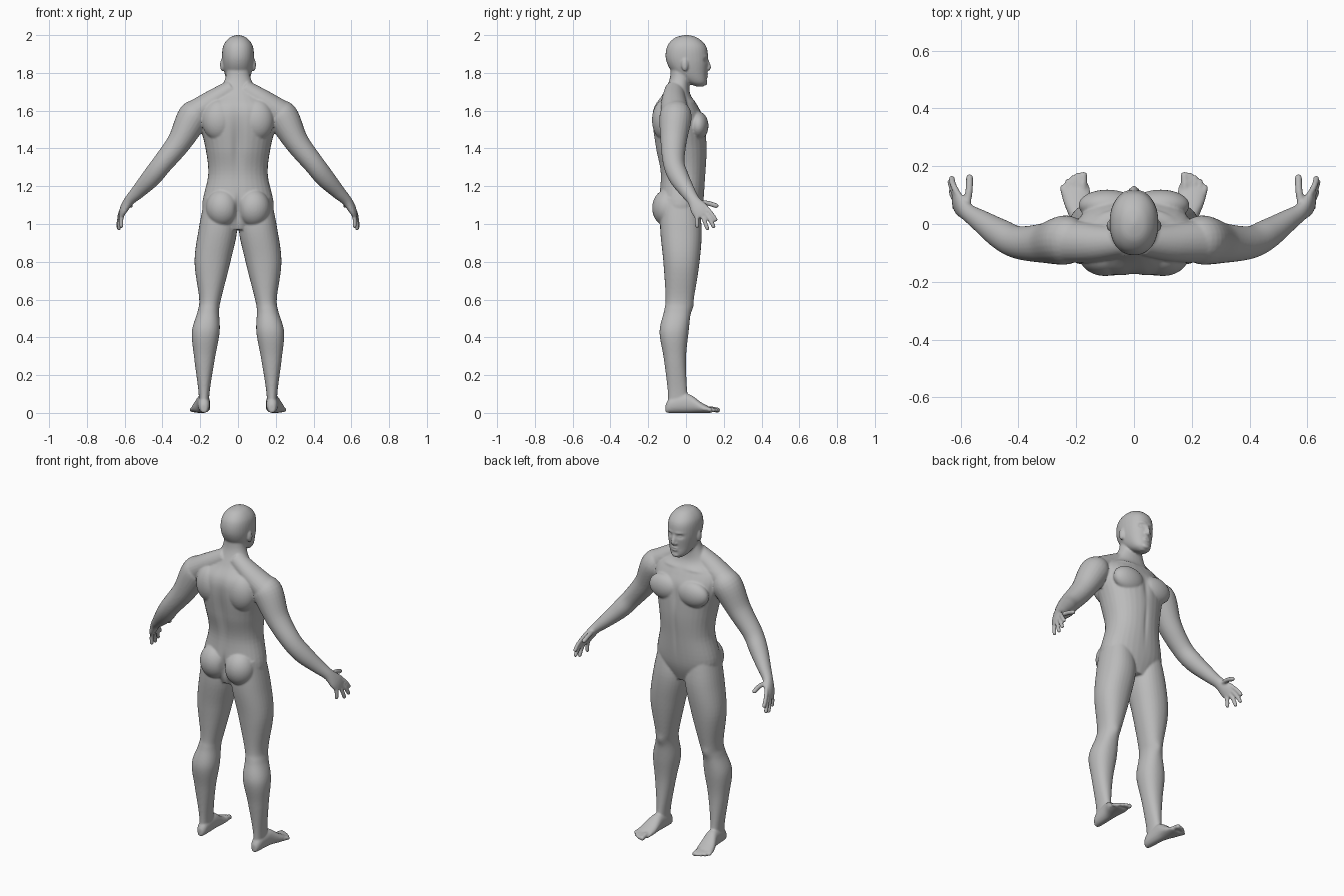
import bpy, bmesh, math
from mathutils import Vector, Matrix

if "Cube" in bpy.data.objects:
    bpy.data.objects.remove(bpy.data.objects["Cube"])

bm = bmesh.new()
BOTH, MIDDLE = (1, -1), (1,)


def spline(rows, steps=7):
    """Smooth (Catmull-Rom) interpolation of rows of numbers."""
    rows = [Vector(r) for r in rows]
    out = []
    for i in range(len(rows) - 1):
        p, q = rows[i], rows[i + 1]
        m = (q - rows[max(i - 1, 0)]) / 2
        n = (rows[min(i + 2, len(rows) - 1)] - p) / 2
        for s in range(steps):
            t = s / steps
            k = t * t * (3 - 2 * t)
            out.append(p * (1 - k) + q * k + m * (t * (1 - t) ** 2) - n * (t * t * (1 - t)))
    return out + [rows[-1]]


def skin(rings, sides, power=2.2, seg=32):
    """Closed skin through rings given as centre and two half axes."""
    for side in sides:
        loops = []
        for c, u, v in rings:
            loop = []
            for k in range(seg):
                ca, sa = math.cos(math.tau * k / seg), math.sin(math.tau * k / seg)
                p = c + u * math.copysign(abs(ca) ** (2 / power), ca) \
                      + v * math.copysign(abs(sa) ** (2 / power), sa)
                loop.append(bm.verts.new((p.x * side, p.y, p.z)))
            loops.append(loop)
        for a, b in zip(loops, loops[1:]):
            for k in range(seg):
                bm.faces.new((a[k - 1], a[k], b[k], b[k - 1]))
        bm.faces.new(loops[0])
        bm.faces.new(loops[-1])


def stack(rows, sides):
    """Level sections: height, inner x, outer x, back y, front y."""
    skin([(Vector((a + b, c + d, 2 * z)) / 2, Vector(((b - a) / 2, 0, 0)),
           Vector((0, (d - c) / 2, 0))) for z, a, b, c, d in spline(rows)], sides)


def tube(rows, sides=BOTH):
    """Limb along a path: x, y, z, thickness radius, width radius."""
    pts = spline(rows)
    rings = []
    for i, p in enumerate(pts):
        t = Vector((pts[min(i + 1, len(pts) - 1)] - pts[max(i - 1, 0)])[:3]).normalized()
        ref = Vector((1, 0, 0)) if abs(t.x) < .95 else Vector((0, 0, 1))
        u = (ref - t * ref.dot(t)).normalized()
        rings.append((Vector(p[:3]), u * p[3], t.cross(u) * p[4]))
    skin(rings, sides, 2, 24)


def ball(c, r, sides=BOTH):
    for side in sides:
        m = Matrix.Translation((c[0] * side, c[1], c[2])) @ Matrix.Diagonal((*r, 1))
        bmesh.ops.create_uvsphere(bm, u_segments=32, v_segments=20, radius=1, matrix=m)


def digit(root, tip, bend, r):
    """Finger or toe with a round tip."""
    root, tip = Vector(root), Vector(tip)
    mid = (root + tip) / 2 + Vector(bend)
    end = tip - (tip - mid).normalized() * r
    tube([(*p, r, r) for p in (root, mid, end)])
    ball(end, (r, r, r))


# torso and neck: height, half width, back, front
torso = [(.97, .1, -.11, .05), (1.08, .188, -.145, .087), (1.26, .158, -.136, .103),
         (1.4, .172, -.163, .11), (1.54, .205, -.18, .1), (1.62, .2, -.17, .065),
         (1.69, .115, -.122, .022), (1.77, .068, -.086, .02), (1.85, .06, -.08, .03)]
# head, same columns
head = [(1.727, .02, .06, .09), (1.75, .05, 0, .108), (1.8, .072, -.07, .111),
        (1.87, .084, -.106, .117), (1.94, .079, -.1, .107), (1.985, .047, -.06, .062),
        (2.001, .004, -.005, .01)]
for part in (torso, head):
    stack([(z, -w, w, b, f) for z, w, b, f in part], MIDDLE)

# nose, lips, chin, ears
tube([(0, .108, 1.875, .008, .008), (0, .121, 1.83, .012, .012), (0, .11, 1.816, .012, .01)], MIDDLE)
ball((.011, .113, 1.822), (.009, .012, .008))
ball((0, .107, 1.787), (.024, .013, .013), MIDDLE)
ball((0, .1, 1.748), (.024, .014, .015), MIDDLE)
ball((.084, -.006, 1.842), (.011, .018, .034))

# legs
stack([(1.14, .03, .175, -.13, .06), (.98, .004, .207, -.137, .083), (.8, .04, .23, -.12, .072),
       (.61, .088, .206, -.108, .042), (.54, .1, .213, -.116, .026), (.43, .097, .244, -.14, .014),
       (.29, .122, .232, -.118, 0), (.12, .149, .21, -.097, .006), (.02, .155, .205, -.095, .02)], BOTH)

# feet along y: y, inner, outer, height
foot = [(-.108, .165, .195, .045), (-.08, .151, .209, .08), (.01, .148, .22, .1),
        (.08, .147, .245, .056), (.135, .155, .25, .026)]
skin([(Vector((a + b, 2 * y, h)) / 2, Vector(((b - a) / 2, 0, 0)), Vector((0, 0, h / 2)))
      for y, a, b, h in spline(foot)], BOTH)
for i in range(5):
    x = .174 + .0185 * i
    digit((x * .8 + .04, .09, .022), (x, .181 - .0028 * i * i, .012), (0, 0, .003),
          .0105 if i else .014)

# buttocks, chest, shoulder blades, trapezius
ball((.082, -.095, 1.085), (.088, .084, .1))
ball((.092, .065, 1.52), (.1, .054, .075))
ball((.1, -.11, 1.55), (.09, .07, .11))
tube([(.03, -.06, 1.715, .05, .05), (.13, -.065, 1.652, .06, .065), (.22, -.06, 1.59, .07, .075)])

# arms and palms
tube([(.19, -.055, 1.61, .05, .06), (.235, -.055, 1.57, .083, .085), (.31, -.066, 1.435, .065, .069),
      (.4, -.064, 1.32, .055, .057), (.46, -.036, 1.245, .051, .053), (.53, .01, 1.17, .037, .04),
      (.575, .04, 1.125, .027, .033), (.605, .068, 1.08, .02, .045), (.622, .09, 1.045, .01, .04)])

# fingers and thumb
for i in range(4):
    digit((.605, .097 - .016 * i, 1.1 - .009 * i),
          (.637 - .005 * (i - 1) ** 2, .163 - .0115 * i * i, .966 + .012 * (i - 2) ** 2),
          (.006, .003, 0), .011)
digit((.582, .05, 1.115), (.568, .172, 1.093), (-.004, 0, .007), .013)

# fuse everything into one skin
bmesh.ops.recalc_face_normals(bm, faces=bm.faces)
raw = bpy.data.meshes.new("raw_body")
bm.to_mesh(raw)
bm.free()
body = bpy.data.objects.new("body", raw)
bpy.context.collection.objects.link(body)
fuse = body.modifiers.new("fuse", 'REMESH')
fuse.mode, fuse.voxel_size = 'VOXEL', .0055
soften = body.modifiers.new("soften", 'SMOOTH')
soften.factor, soften.iterations = .5, 5
mesh = bpy.data.meshes.new_from_object(body.evaluated_get(bpy.context.evaluated_depsgraph_get()))
body.modifiers.clear()
body.data = mesh

# mirrored sculpt strokes: x, y, z, x reach, z reach, push along y
strokes = [
    (0, -.17, 1.4, .03, .2, .016),         # spine
    (0, -.16, 1.06, .014, .07, .025),      # cleft
    (0, .12, 1.5, .018, .07, -.008),       # breastbone
    (0, .11, 1.28, .012, .13, -.005),      # belly line
    (.1, .05, 1.65, .07, .012, .008),      # collar bone
    (.034, .105, 1.866, .017, .012, -.01), # eye socket
    (.034, .1, 1.865, .009, .006, .005),   # eyelid
    (.03, .11, 1.886, .022, .007, .004),   # brow
    (0, .118, 1.787, .022, .005, -.006),   # mouth
    (.15, .035, .56, .03, .03, .008),      # kneecap
]
for vert in mesh.vertices:
    x, y, z = abs(vert.co.x), vert.co.y, vert.co.z
    for cx, cy, cz, rx, rz, push in strokes:
        d = ((x - cx) / rx) ** 2 + ((z - cz) / rz) ** 2 + ((y - cy) / .04) ** 2
        if d < 6:
            vert.co.y += push * math.exp(-d)
    vert.co.z = max(z, 0)

# single plain skin colour
grey = bpy.data.materials.new("plain grey")
grey.diffuse_color = (.5, .5, .5, 1)
grey.use_nodes = True
grey.node_tree.nodes["Principled BSDF"].inputs["Base Color"].default_value = grey.diffuse_color
mesh.materials.clear()
mesh.materials.append(grey)
mesh.polygons.foreach_set("use_smooth", [True] * len(mesh.polygons))
mesh.update()
